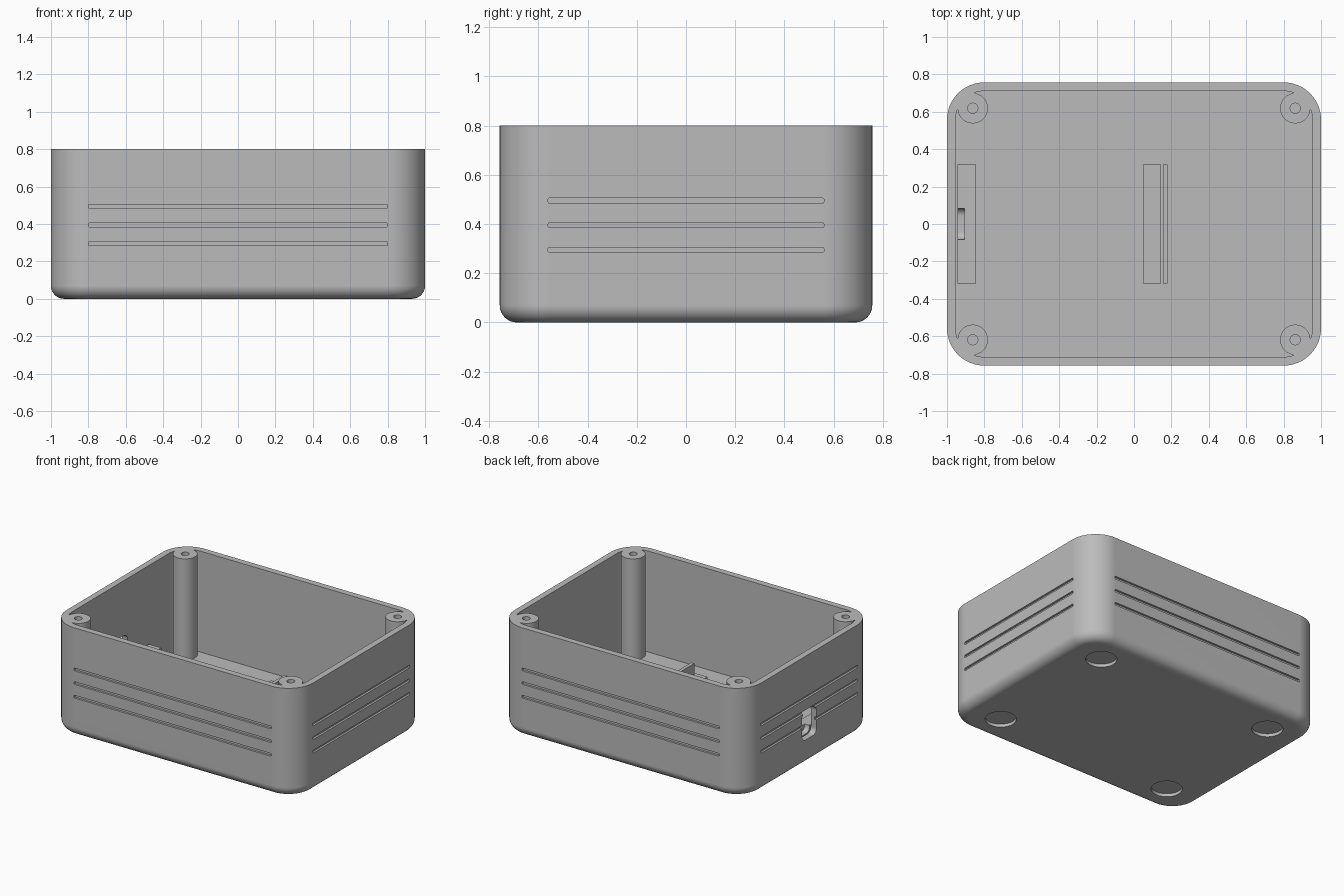
import bpy, bmesh, math
from mathutils import Matrix, Vector

cube = bpy.data.objects.get("Cube")
if cube:
    bpy.data.objects.remove(cube)

grey = bpy.data.materials.new("matte grey plastic")
grey.use_nodes = True
COLOUR = (0.5, 0.5, 0.5, 1)
grey.diffuse_color = COLOUR
grey.node_tree.nodes["Principled BSDF"].inputs["Base Color"].default_value = COLOUR

HX, HY, HEIGHT, WALL, FLOOR = 1.0, 0.757, 0.8, 0.046, 0.06
CORNER, FILLET = 0.2, 0.07
BOSS_X, BOSS_Y = 0.862, 0.619
SIGNS = [(sx, sy) for sx in (-1, 1) for sy in (-1, 1)]


def ring(hx, hy, r, z, steps):
    """Rounded rectangle of half sizes hx, hy."""
    pts = []
    for q, (sx, sy) in enumerate([(1, 1), (-1, 1), (-1, -1), (1, -1)]):
        for i in range(steps + 1):
            a = math.pi / 2 * (q + i / steps)
            pts.append(Vector((sx * (hx - r) + r * math.cos(a),
                               sy * (hy - r) + r * math.sin(a), z)))
    return pts


def loft(name, rings, matrix=Matrix()):
    """Skin a stack of rings, cap both ends and make an object."""
    bm = bmesh.new()
    rows = [[bm.verts.new(matrix @ p) for p in r] for r in rings]
    for low, high in zip(rows, rows[1:]):
        for i in range(len(low)):
            j = (i + 1) % len(low)
            bm.faces.new((low[i], low[j], high[j], high[i]))
    bm.faces.new(rows[0][::-1])
    bm.faces.new(rows[-1])
    bmesh.ops.recalc_face_normals(bm, faces=bm.faces)
    mesh = bpy.data.meshes.new(name)
    bm.to_mesh(mesh)
    bm.free()
    mesh.materials.append(grey)
    obj = bpy.data.objects.new(name, mesh)
    bpy.context.collection.objects.link(obj)
    return obj


def prism(name, hx, hy, r, z0, z1, matrix=Matrix(), steps=12):
    return loft(name, [ring(hx, hy, r, z, steps) for z in (z0, z1)], matrix)


def cylinder(name, x, y, r, z0, z1, sides=48):
    circle = [(x + r * math.cos(math.tau * i / sides),
               y + r * math.sin(math.tau * i / sides)) for i in range(sides)]
    return loft(name, [[Vector((a, b, z)) for a, b in circle] for z in (z0, z1)])


def box(name, x0, x1, hy, z0, z1):
    corners = [(x0, -hy), (x1, -hy), (x1, hy), (x0, hy)]
    return loft(name, [[Vector((a, b, z)) for a, b in corners] for z in (z0, z1)])


def cut(target, cutter, keep=False):
    bpy.context.view_layer.objects.active = target
    mod = target.modifiers.new("cut", "BOOLEAN")
    mod.operation, mod.solver, mod.object = "DIFFERENCE", "EXACT", cutter
    bpy.ops.object.modifier_apply(modifier=mod.name)
    if not keep:
        bpy.data.objects.remove(cutter)


# Outer body with a rounded bottom edge
layers = []
for k in range(9):
    a = math.pi / 2 * k / 8
    inset = FILLET * (1 - math.sin(a))
    layers.append(ring(HX - inset, HY - inset, CORNER - inset, FILLET * (1 - math.cos(a)), 16))
layers.append(ring(HX, HY, CORNER, HEIGHT, 16))
shell = loft("case_shell", layers)

# Cavity, leaving the corner screw posts standing
cavity = prism("cavity_cutter", HX - WALL, HY - WALL, CORNER - WALL, FLOOR, HEIGHT + 0.1, steps=16)
for sx, sy in SIGNS:
    cut(cavity, cylinder("post_cutter", sx * BOSS_X, sy * BOSS_Y, 0.081, 0, HEIGHT + 0.2))
cut(shell, cavity)

# Screw holes and round foot recesses
for sx, sy in SIGNS:
    cut(shell, cylinder("hole_cutter", sx * BOSS_X, sy * BOSS_Y, 0.027, 0.3, HEIGHT + 0.1, 24))
    cut(shell, cylinder("foot_cutter", sx * 0.72, sy * 0.52, 0.104, -0.1, 0.023))

# Three decorative grooves on each side
for z in (0.295, 0.395, 0.495):
    for turn, (reach, half) in enumerate([(HY, 0.8), (HX, 0.56)] * 2):
        place = (Matrix.Rotation(turn * math.pi / 2, 4, "Z") @ Matrix.Translation((0, 0, z))
                 @ Matrix.Rotation(math.pi / 2, 4, "X"))
        cut(shell, prism("groove_cutter", half, 0.01, 0.005, reach - 0.015, reach + 0.1, place, 3))

# Circuit board supports and retaining rib
ledge = box("port_ledge", -0.944, -0.845, 0.318, FLOOR - 0.01, 0.23)
box("middle_ledge", 0.048, 0.145, 0.318, FLOOR - 0.01, 0.23)
box("retaining_rib", 0.155, 0.18, 0.318, FLOOR - 0.01, 0.3)

# Connector port through the side wall and into the ledge
face_x = Matrix.Translation((0, 0, 0.29)) @ Matrix(((0, 0, 1, 0), (1, 0, 0, 0), (0, 1, 0, 0), (0, 0, 0, 1)))
port = prism("port_cutter", 0.083, 0.105, 0.04, -1.1, -0.905, face_x, 8)
cut(shell, port, keep=True)
cut(ledge, port)

# Smooth curved faces, keep crisp edges
bpy.ops.object.select_all(action="DESELECT")
for obj in (shell, ledge):
    obj.select_set(True)
bpy.context.view_layer.objects.active = shell
bpy.ops.object.shade_smooth_by_angle(angle=math.radians(30))
weighted = shell.modifiers.new("even shading", "WEIGHTED_NORMAL")
weighted.keep_sharp = True
